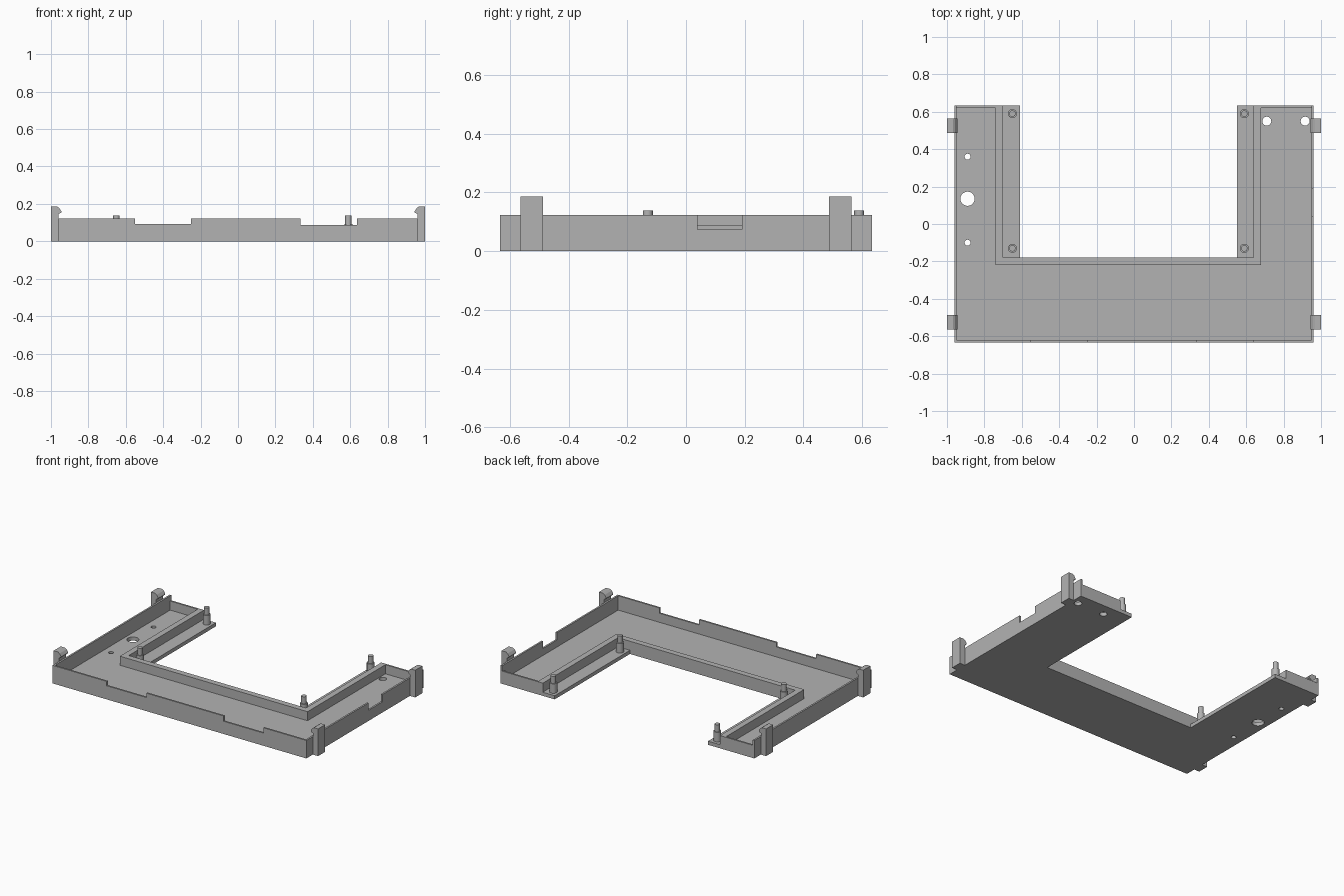
import bpy, bmesh, math
from mathutils import Vector

if "Cube" in bpy.data.objects:
    bpy.data.objects.remove(bpy.data.objects["Cube"])

grey = bpy.data.materials.new("plain grey")
grey.diffuse_color = (0.45, 0.45, 0.45, 1)
grey.use_nodes = True
grey.node_tree.nodes["Principled BSDF"].inputs["Base Color"].default_value = grey.diffuse_color

X, Y = 0.96, 0.633            # outer half sizes of the tray
T = 0.012                     # outer wall thickness
BASE, RIM, LIP = 0.025, 0.123, 0.087   # heights of floor, outer wall, inner wall


def finish(name, bm):
    bmesh.ops.recalc_face_normals(bm, faces=bm.faces)
    mesh = bpy.data.meshes.new(name)
    bm.to_mesh(mesh)
    bm.free()
    mesh.materials.append(grey)
    obj = bpy.data.objects.new(name, mesh)
    bpy.context.collection.objects.link(obj)
    return obj


def prism(name, outline, axis, lo, hi):
    """Extrude a 2D outline along an axis, from lo to hi."""
    place = {"x": lambda a, b: (lo, a, b),
             "y": lambda a, b: (a, lo, b),
             "z": lambda a, b: (a, b, lo)}[axis]
    step = Vector([(hi - lo) * (axis == k) for k in "xyz"])
    bm = bmesh.new()
    face = bm.faces.new([bm.verts.new(place(a, b)) for a, b in outline])
    ext = bmesh.ops.extrude_face_region(bm, geom=[face])
    verts = [g for g in ext["geom"] if isinstance(g, bmesh.types.BMVert)]
    bmesh.ops.translate(bm, verts=verts, vec=step)
    return finish(name, bm)


def circle(x, y, r, n=24):
    return [(x + r * math.cos(2 * math.pi * i / n), y + r * math.sin(2 * math.pi * i / n))
            for i in range(n)]


def wall_outline(start, end, notches):
    """Side outline of a wall whose top edge is notched: (from, to, height)."""
    pts = [(start, BASE), (start, RIM)]
    for a, b, h in notches:
        pts += [(a, RIM), (a, h), (b, h), (b, RIM)]
    return pts + [(end, RIM), (end, BASE)]


# U-shaped floor with drilled holes
floor = prism("floor", [(-X, -Y), (X, -Y), (X, Y), (0.55, Y), (0.55, -0.18),
                        (-0.61, -0.18), (-0.61, Y), (-X, Y)], "z", 0, BASE)
for hx, hy, hr in [(-0.89, 0.36, 0.016), (-0.89, 0.135, 0.038), (-0.89, -0.10, 0.016),
                   (0.71, 0.55, 0.024), (0.915, 0.55, 0.024)]:
    drill = prism("hole_cutter", circle(hx, hy, hr), "z", -0.05, 0.08)
    drill.hide_render = True
    mod = floor.modifiers.new("hole", "BOOLEAN")
    mod.operation, mod.object, mod.solver = "DIFFERENCE", drill, "EXACT"
    bpy.context.view_layer.objects.active = floor
    bpy.ops.object.modifier_apply(modifier=mod.name)
    bpy.data.objects.remove(drill)

# Outer walls with notched tops
prism("front_wall", wall_outline(-X, X, [(-0.55, -0.25, 0.093), (0.335, 0.635, 0.087)]),
      "y", -Y, -Y + T)
prism("right_wall", wall_outline(-Y + T, Y, [(0.04, 0.19, 0.073)]), "x", X - T, X)
prism("left_wall", wall_outline(-Y + T, Y, []), "x", -X, -X + T)

# Low walls closing the ends of the arms
for name, a, b in [("left_end_wall", -X + T, -0.74), ("right_end_wall", 0.68, X - T)]:
    prism(name, [(a, Y - T), (b, Y - T), (b, Y), (a, Y)], "z", BASE, LIP)

# Inner wall following the opening
prism("inner_wall", [(-0.74, Y), (-0.74, -0.22), (0.68, -0.22), (0.68, Y),
                     (0.64, Y), (0.64, -0.18), (-0.70, -0.18), (-0.70, Y)], "z", BASE, LIP)

# Stepped pegs on the inner ledges
for x in (-0.65, 0.59):
    for y in (-0.13, 0.59):
        for part, r, lo, hi in [("peg_base", 0.024, BASE, 0.09), ("peg_tip", 0.017, 0.09, 0.138)]:
            peg = prism(part, circle(x, y, r), "z", lo, hi)
            bpy.ops.object.select_all(action="DESELECT")
            peg.select_set(True)
            bpy.context.view_layer.objects.active = peg
            bpy.ops.object.shade_smooth_by_angle(angle=math.radians(30))

# Hooked snap clips on both sides
hook = [(0.96, 0), (1.0, 0), (1.0, 0.186), (0.968, 0.186), (0.956, 0.178),
        (0.945, 0.162), (0.945, 0.154), (0.96, 0.146)]
for side, name in [(-1, "left_clip"), (1, "right_clip")]:
    for y in (-0.525, 0.525):
        prism(name, [(side * a, b) for a, b in hook], "y", y - 0.038, y + 0.038)
